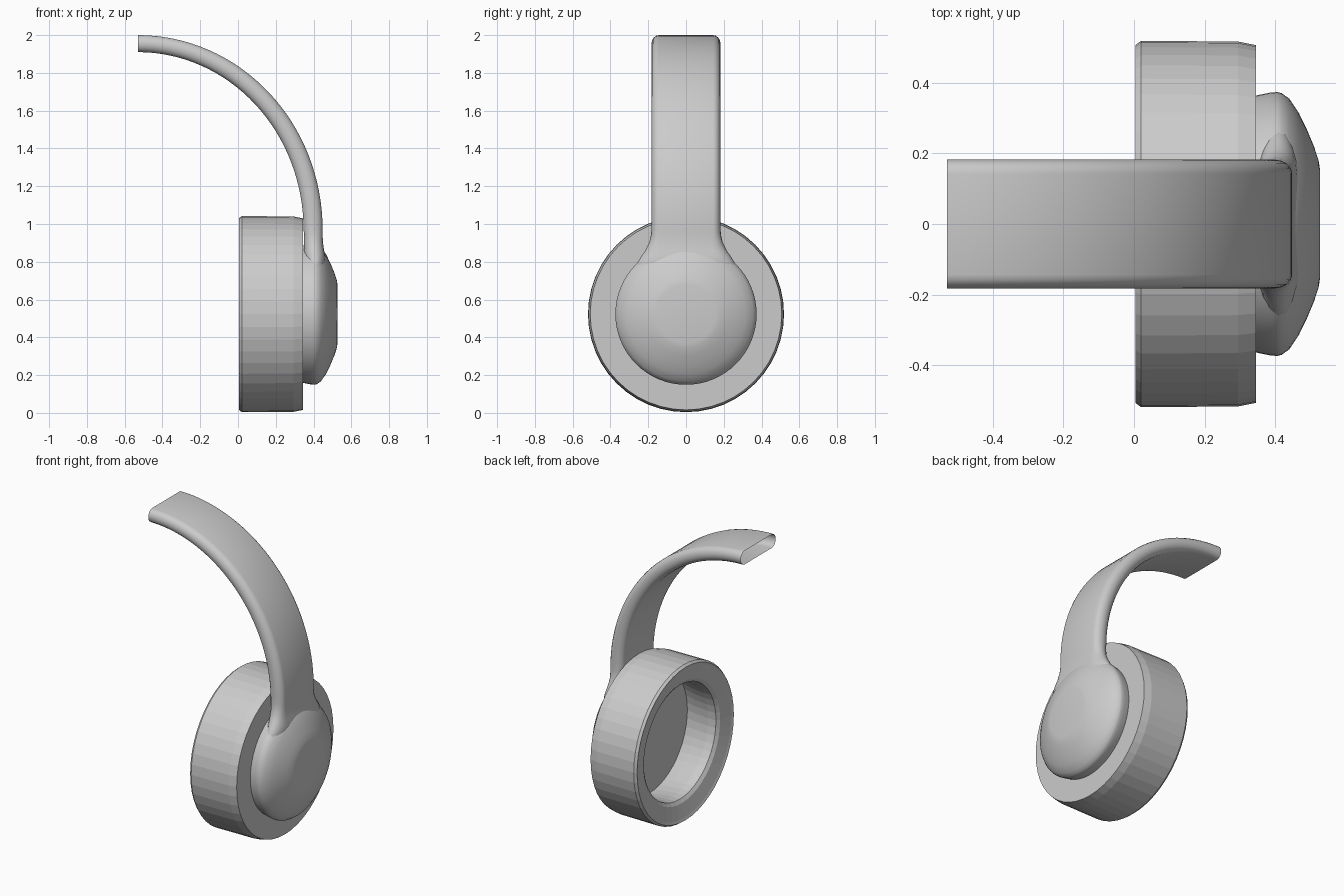
import bpy, bmesh, math

old = bpy.data.objects.get("Cube")
if old:
    bpy.data.objects.remove(old, do_unlink=True)

GREY = (0.6, 0.6, 0.6, 1)
grey = bpy.data.materials.new("plain_grey")
grey.use_nodes = True
grey.diffuse_color = GREY
grey.node_tree.nodes["Principled BSDF"].inputs["Base Color"].default_value = GREY

CENTRE_Z = 0.523


def skin(name, rings, wrap=False, smooth=None):
    """Bridge a list of closed point rings into one surface."""
    bm = bmesh.new()
    loops = [[bm.verts.new(p) for p in ring] for ring in rings]
    pairs = list(zip(loops, loops[1:]))
    if wrap:
        pairs.append((loops[-1], loops[0]))
    n = len(loops[0])
    for a, b in pairs:
        for i in range(n):
            j = (i + 1) % n
            bm.faces.new((a[i], a[j], b[j], b[i]))
    bmesh.ops.remove_doubles(bm, verts=bm.verts, dist=0.00005)
    bmesh.ops.recalc_face_normals(bm, faces=bm.faces)
    mesh = bpy.data.meshes.new(name)
    bm.to_mesh(mesh)
    bm.free()
    mesh.materials.append(grey)
    obj = bpy.data.objects.new(name, mesh)
    bpy.context.collection.objects.link(obj)
    if smooth:
        bpy.ops.object.select_all(action='DESELECT')
        obj.select_set(True)
        bpy.context.view_layer.objects.active = obj
        bpy.ops.object.shade_smooth_by_angle(angle=math.radians(smooth))
    return obj


def lathe(name, profile, sides, smooth=None):
    """Turn an (x, radius) profile around the sideways axis of the cup."""
    turn = [math.tau * i / sides for i in range(sides)]
    rings = [[(x, r * math.sin(a), CENTRE_Z + r * math.cos(a)) for a in turn]
             for x, r in profile]
    return skin(name, rings, smooth=smooth)


def band_ring(inner, outer, half_width, end, steps=8):
    """Flat section with elliptical ends, between two (x, z) points."""
    mx, mz = [(a + b) / 2 for a, b in zip(inner, outer)]
    dx, dz = [(b - a) / 2 for a, b in zip(inner, outer)]
    ring = []
    for side in (1, -1):
        for i in range(steps + 1):
            a = math.pi * i / steps
            y = side * (half_width - end + end * math.sin(a))
            t = side * math.cos(a)
            ring.append((mx + dx * t, y, mz + dz * t))
    return ring


# Faceted ear cup with a bevelled rim and a recessed floor
lathe("ear_cup", [(0.345, 0), (0.345, 0.507), (0.295, 0.517), (0.02, 0.519),
                  (0.004, 0.507), (0.01, 0.49), (0.03, 0.40), (0.045, 0.378),
                  (0.10, 0.375), (0.20, 0.385), (0.27, 0.40), (0.27, 0)], 48)

# Smooth domed outer cap
lathe("outer_cap", [(0.34, 0), (0.34, 0.362), (0.355, 0.366), (0.385, 0.372),
                    (0.405, 0.374), (0.418, 0.371), (0.44, 0.355),
                    (0.467, 0.315), (0.489, 0.27), (0.51, 0.22),
                    (0.523, 0.18), (0.527, 0.155), (0.527, 0)], 64, 50)

# Headband: flared neck growing out of the cap, then a quarter ellipse
neck = [(0.72, 0.27, 0.45, 0.16), (0.77, 0.272, 0.463, 0.15),
        (0.80, 0.255, 0.466, 0.13), (0.83, 0.236, 0.462, 0.10),
        (0.86, 0.215, 0.456, 0.075), (0.90, 0.195, 0.45, 0.055),
        (0.94, 0.186, 0.448, 0.045)]
rings = [band_ring((0.35, z), (x, z), w, e) for z, w, x, e in neck]
STEPS = 32
for i in range(STEPS + 1):
    a = math.pi / 2 * i / STEPS
    c, s = math.cos(a), math.sin(a)
    rings.append(band_ring((-0.53 + 0.877 * c, 0.97 + 0.94 * s),
                           (-0.53 + 0.978 * c, 0.97 + 1.03 * s), 0.183, 0.04))
skin("headband", rings, smooth=60)
